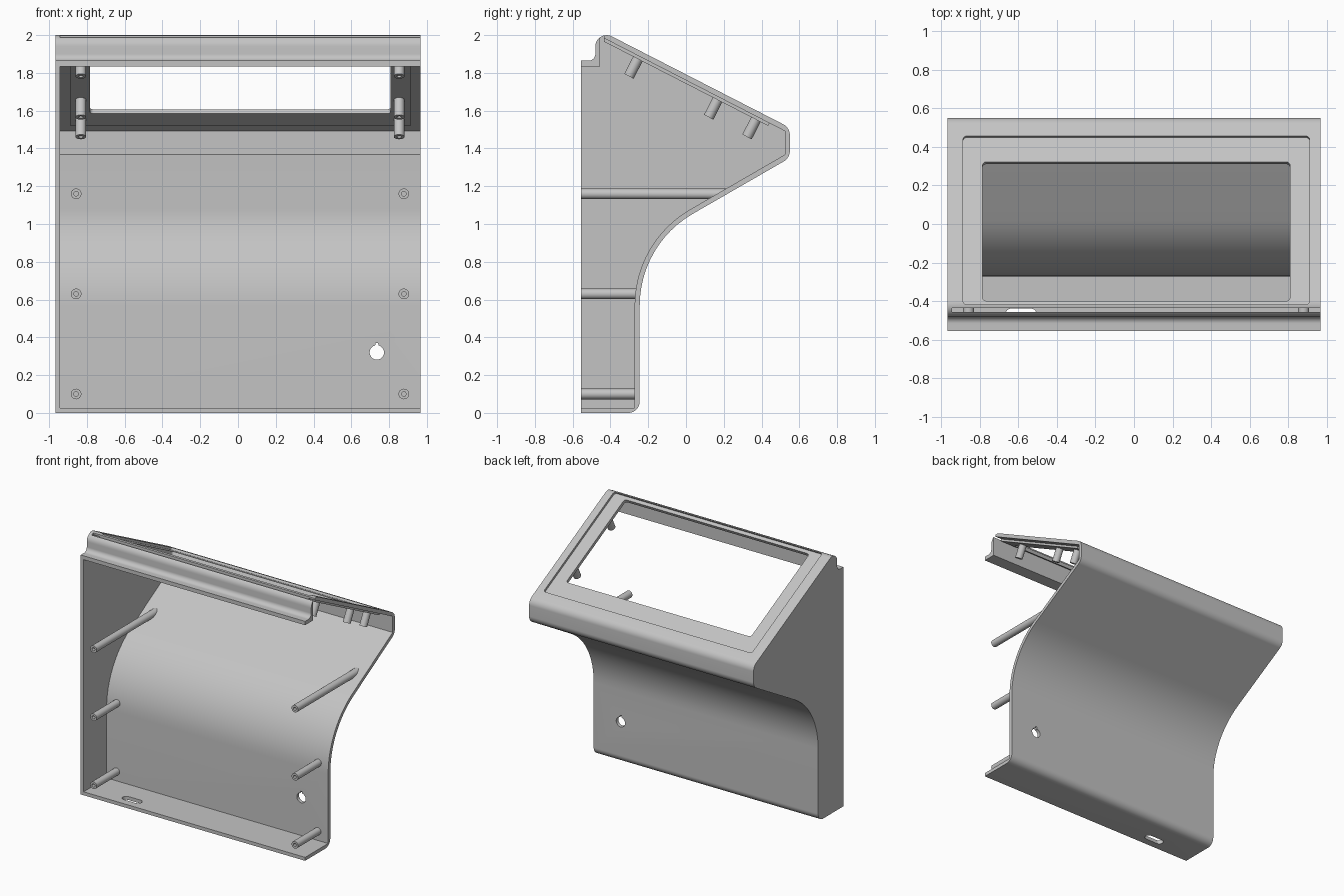
import bpy, bmesh, math
from mathutils import Vector as V

cube = bpy.data.objects.get("Cube")
if cube:
    bpy.data.objects.remove(cube)

grey = bpy.data.materials.new("matte_grey")
grey.use_nodes = True
colour = (0.55, 0.55, 0.55, 1)
grey.diffuse_color = colour
grey.node_tree.nodes["Principled BSDF"].inputs["Base Color"].default_value = colour

X, Y, Z = V((1, 0, 0)), V((0, 1, 0)), V((0, 0, 1))
X0, XW, X1 = -0.967, -0.942, 0.967      # outer wall face, inner wall face, open end
SLOPE = 0.513                           # fall of the display panel
U = V((0, 1, -SLOPE)).normalized()      # down the panel
N = V((0, SLOPE, 1)).normalized()       # out of the panel


def panel_point(y, w=0.0):
    """Point above (w > 0) or below the panel surface."""
    return V((0, y, 1.51 + SLOPE * (0.55 - y))) + N * w


def rounded(points, steps=12):
    """Round the corners of a closed outline given as (a, b, radius)."""
    out, n = [], len(points)
    for i, (a, b, r) in enumerate(points):
        p = V((a, b))
        if r == 0:
            out.append(p)
            continue
        d0 = (V(points[i - 1][:2]) - p).normalized()
        d1 = (V(points[(i + 1) % n][:2]) - p).normalized()
        half = d0.angle(d1) / 2
        centre = p + (d0 + d1).normalized() * (r / math.sin(half))
        start = p + d0 * (r / math.tan(half)) - centre
        end = p + d1 * (r / math.tan(half)) - centre
        sweep = math.pi - 2 * half
        for k in range(steps + 1):
            t = k / steps
            out.append(centre + (start * math.sin((1 - t) * sweep)
                                 + end * math.sin(t * sweep)) / math.sin(sweep))
    return out


def finish(name, bm):
    bmesh.ops.recalc_face_normals(bm, faces=bm.faces)
    mesh = bpy.data.meshes.new(name)
    bm.to_mesh(mesh)
    bm.free()
    mesh.materials.append(grey)
    ob = bpy.data.objects.new(name, mesh)
    bpy.context.collection.objects.link(ob)
    return ob


def prism(name, outline, origin, ea, eb, depth):
    bm = bmesh.new()
    face = bm.faces.new([bm.verts.new(origin + ea * p[0] + eb * p[1]) for p in outline])
    new = bmesh.ops.extrude_face_region(bm, geom=[face])["geom"]
    bmesh.ops.translate(bm, vec=depth, verts=[v for v in new if isinstance(v, bmesh.types.BMVert)])
    return finish(name, bm)


def section(name, outline, xa, xb):
    return prism(name, outline, X * xa, Y, Z, X * (xb - xa))


def combine(ob, other, operation):
    mod = ob.modifiers.new(operation.lower(), 'BOOLEAN')
    mod.operation, mod.solver, mod.object = operation, 'EXACT', other
    bpy.context.view_layer.objects.active = ob
    bpy.ops.object.modifier_apply(modifier=mod.name)
    bpy.data.objects.remove(other)


def panel_cutter(xa, xb, ya, yb, bottom):
    """Rounded rectangle block sunk into the panel."""
    length, r = (yb - ya) / U.y, 0.02
    rect = [(xa, 0, r), (xb, 0, r), (xb, length, r), (xa, length, r)]
    return prism("panel_cutter", rounded(rect, 6), panel_point(ya, bottom), X, U, N * (0.1 - bottom))


def screw_post(name, tip, axis, length, shear=0.0, sides=24):
    """Round post with a pilot hole in its tip; shear slants the buried end."""
    bm = bmesh.new()
    side = X.cross(axis)
    rings = []
    for r, along in ((0.012, 0.08), (0.012, 0), (0.028, 0), (0.028, length)):
        ring = []
        for k in range(sides):
            a = 2 * math.pi * k / sides
            across = r * math.sin(a)
            slant = shear * across if along == length else 0
            ring.append(bm.verts.new(tip + X * (r * math.cos(a)) + side * across
                                     + axis * (along + slant)))
        rings.append(ring)
    for low, high in zip(rings, rings[1:]):
        for k in range(sides):
            j = (k + 1) % sides
            bm.faces.new((low[k], low[j], high[j], high[k]))
    bm.faces.new(rings[0])
    bm.faces.new(rings[-1])
    return finish(name, bm)


# Outline shared by the shell and the side wall
outer = [(-0.555, 0, 0), (-0.245, 0, 0.06), (-0.245, 0.892, 0.56),
         (0.55, 1.35, 0.065), (0.55, 1.51, 0.065)]
ridge = (-0.48, 2.038, 0.06)
lip_front = [(-0.48, 1.865, 0.035), (-0.555, 1.865, 0)]
inner = [(0.523, 1.492, 0), (0.523, 1.367, 0), (-0.272, 0.907, 0.587),
         (-0.272, 0.027, 0), (-0.555, 0.027, 0)]
SLIT_A, SLIT_B = -0.455, -0.435         # gap between front lip and panel

# Closed side wall
parts = [section("side_wall", rounded(outer + [ridge] + lip_front), X0, XW)]

# Front lip: front part of the full outline, ahead of the slit
ridge_arc = rounded(outer + [ridge] + lip_front)
lip = [p for p in ridge_arc if p.y < SLIT_A - 0.002 and p.y > -0.56 and p.x > 1] or \
      [p for p in ridge_arc if p.x < SLIT_A - 0.002 and p.y > 1.8]
lip = [V((SLIT_A, 1.835)), V((SLIT_A, 1.988))] + lip + [V((-0.555, 1.835))]
parts.append(section("front_lip", lip, XW, X1))

# Curved shell with the display panel, ending behind the slit
crest = [p for p in ridge_arc if SLIT_B + 0.002 < p.x < -0.38 and p.y > 1.9]
crest.sort(key=lambda p: -p.x)
crest += [V((SLIT_B, 1.998)), V((SLIT_B, 1.984))]
shell_outline = rounded(outer + [(p.x, p.y, 0) for p in crest] + inner)
shell = section("curved_shell", shell_outline, XW, X1)

# Thickened bed under the display recess
far_top, far_low = panel_point(0.455, -0.02), panel_point(0.455, -0.044)
near = panel_point(SLIT_B).z
bed = [(SLIT_B, near - 0.0225), far_top.yz, far_low.yz, (SLIT_B, near - 0.0495)]
combine(shell, section("recess_bed", bed, -0.888, 0.912), 'UNION')

# Display recess and window opening
combine(shell, panel_cutter(-0.885, 0.909, -0.415, 0.456, -0.018), 'DIFFERENCE')
combine(shell, panel_cutter(-0.784, 0.808, -0.39, 0.33, -0.12), 'DIFFERENCE')

# Keyed round hole in the back
key = []
for k in range(32):
    a = 2 * math.pi * (k + 0.5) / 32
    key.append((0.038 * math.cos(a), 0.038 * math.sin(a)))
key[7:9] = [(0.009, 0.037), (0.006, 0.051), (-0.006, 0.051), (-0.009, 0.037)]
combine(shell, prism("hole_cutter", key, V((0.735, -0.35, 0.32)), X, Z, Y * 0.2), 'DIFFERENCE')

# Cable slot in the floor
slot = rounded([(-0.08, -0.03, 0.029), (0.08, -0.03, 0.029), (0.08, 0.03, 0.029), (-0.08, 0.03, 0.029)], 8)
combine(shell, prism("slot_cutter", slot, V((-0.585, -0.468, -0.05)), X, Y, Z * 0.15), 'DIFFERENCE')
parts.append(shell)

# Long posts for the front cover, and short posts under the panel
for side, long_x, short_x in (("right", -0.857, -0.832), ("left", 0.878, 0.853)):
    for level, z in (("lower", 0.10), ("middle", 0.63)):
        parts.append(screw_post(f"{side}_{level}_post", V((long_x, -0.555, z)), Y, 0.29))
    parts.append(screw_post(f"{side}_upper_post", V((long_x, -0.555, 1.16)), Y, 0.728, 1.733))
    for place, y in (("front", -0.235), ("middle", 0.187), ("back", 0.39)):
        tip = panel_point(y, -0.147) + X * short_x
        parts.append(screw_post(f"{side}_{place}_panel_post", tip, N, 0.11))

# Smooth curves, sharp edges
bpy.ops.object.select_all(action='DESELECT')
for ob in parts:
    ob.select_set(True)
bpy.context.view_layer.objects.active = shell
bpy.ops.object.shade_smooth_by_angle(angle=math.radians(30))
